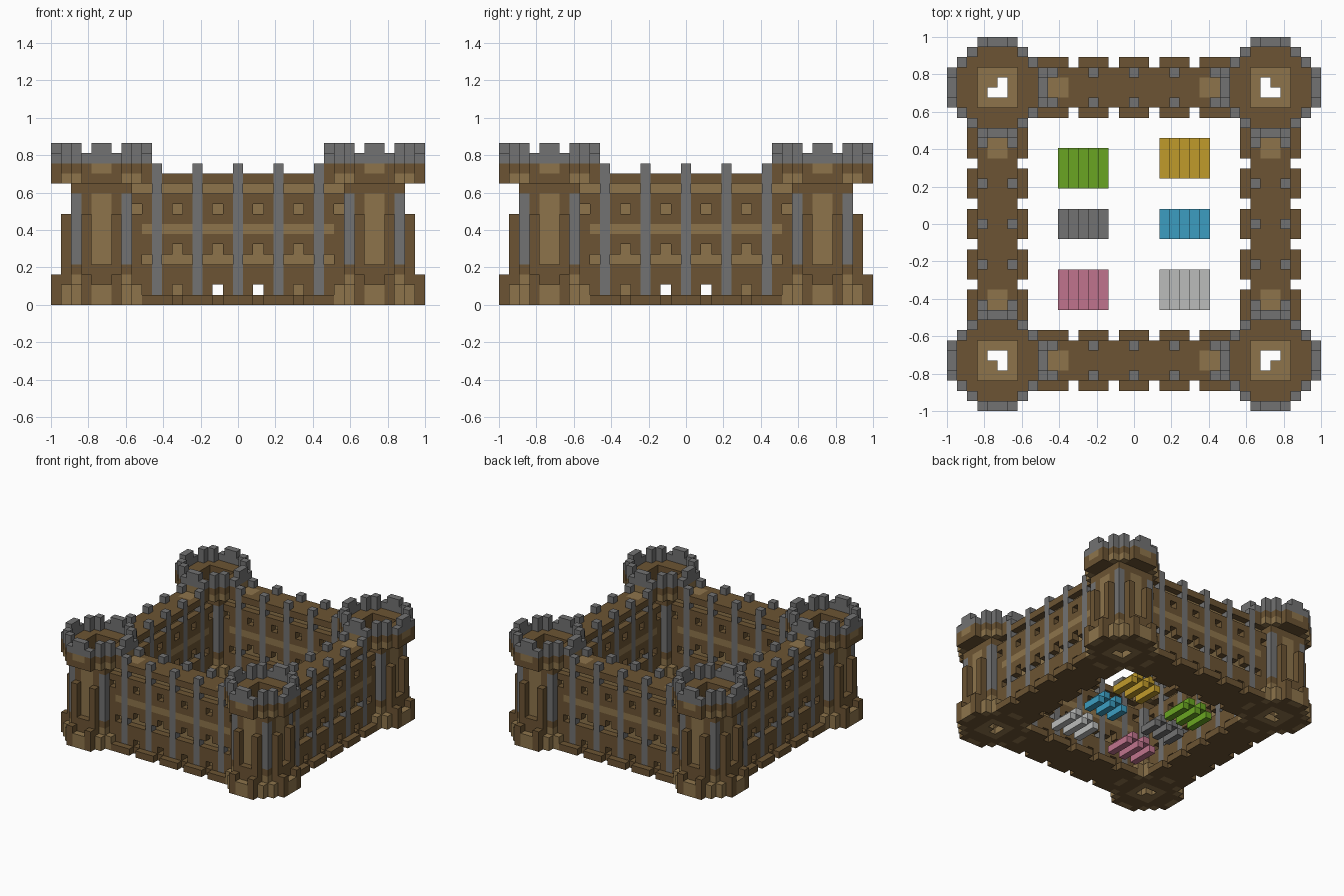
import bpy
import bmesh
import math
from mathutils import Vector

cube = bpy.data.objects.get("Cube")
if cube:
    bpy.data.objects.remove(cube, do_unlink=True)

GRID = 37            # blocks along the longest side
U = 2 / GRID         # size of one block


def material(name, r, g, b):
    lin = [((c / 255 + 0.055) / 1.055) ** 2.4 for c in (r, g, b)] + [1]
    m = bpy.data.materials.new(name)
    m.use_nodes = True
    m.diffuse_color = lin
    node = m.node_tree.nodes["Principled BSDF"]
    node.inputs["Base Color"].default_value = lin
    node.inputs["Roughness"].default_value = 0.9
    return m


MATS = {
    "dark": material("dark wood", 108, 84, 51),
    "light": material("light wood", 141, 116, 75),
    "stone": material("grey stone", 114, 114, 114),
    "green": material("green cloth", 106, 165, 34),
    "gold": material("gold cloth", 192, 155, 43),
    "blue": material("blue cloth", 60, 157, 193),
    "pink": material("pink cloth", 192, 116, 141),
    "white": material("pale cloth", 187, 188, 187),
}


def block_mesh(name, cells):
    """Turn a dict of block -> colour into a mesh of its exposed faces."""
    names = sorted(set(cells.values()))
    mesh = bpy.data.meshes.new(name)
    for n in names:
        mesh.materials.append(MATS[n])
    bm = bmesh.new()
    verts = {}

    def vert(p):
        key = tuple(round(c) for c in p)
        if key not in verts:
            x, y, z = key
            verts[key] = bm.verts.new((x * U - 1, y * U - 1, z * U))
        return verts[key]

    for cell, colour in cells.items():
        for axis in range(3):
            for side in (0, 1):
                step = [0, 0, 0]
                step[axis] = 2 * side - 1
                if tuple(c + s for c, s in zip(cell, step)) in cells:
                    continue
                base, u, v = Vector(cell), Vector((0, 0, 0)), Vector((0, 0, 0))
                base[axis] += side
                u[(axis + 1) % 3] = 1
                v[(axis + 2) % 3] = 1
                corners = [base, base + u, base + u + v, base + v]
                if not side:
                    corners.reverse()
                face = bm.faces.new([vert(p) for p in corners])
                face.material_index = names.index(colour)
    bm.to_mesh(mesh)
    bm.free()
    return mesh


def place(name, mesh, turns=0):
    ob = bpy.data.objects.new(name, mesh)
    ob.rotation_euler.z = turns * math.pi / 2
    bpy.context.collection.objects.link(ob)


def tower_block(x, y, z):
    """Colour of a tower block, or None where it is empty."""
    a, b = min(x, 9 - x), min(y, 9 - y)
    lo, hi = min(a, b), max(a, b)
    if lo >= 3:                                   # open shaft with a floor
        solid = z == 0 and (lo < 4 or (x, y) == (4, 4))
        return "light" if solid else None
    if a + b < 3:
        return None
    diagonal = a + b == 3 and lo == 1
    if z < 3:                                     # stepped base
        if diagonal or (lo == 0 and hi == 4):
            return "light" if z < 2 else None
        return "light" if (lo, hi, z) == (2, 2, 2) else "dark"
    if z < 12:                                    # ribbed shaft
        if lo == 0 or diagonal:
            return None
        if lo == 1:
            return "dark" if z == 3 or (z < 9 and hi == 3) else None
        if 4 <= z < 11:
            return {2: "stone", 4: "light"}.get(hi, "dark")
        return "dark"
    if z < 14:                                    # flared crown
        if diagonal:
            return "light" if z == 12 else "dark"
        if lo == 0 and hi == 4:
            return "light" if z == 13 else "dark"
        return "dark"
    if z == 14:                                   # parapet
        return "stone" if lo == 0 or diagonal else None
    return "stone" if diagonal or (lo == 0 and hi == 4) else None


def wall_block(x, y, z):
    """Colour of a wall block, or None where it is empty."""
    bay = (x - 10) % 4
    depth = min(y, 9 - y) - 2
    if depth == 0:                                # feet
        return "dark" if z == 0 and bay != 2 and 9 <= x <= 27 else None
    if depth == 1:                                # posts and beams
        if bay == 0 and 10 <= x <= 26 and z >= 1:
            return "stone"
        if z == 7:
            return "light"
        if z in (0, 2, 3, 6, 8, 10, 12):
            return "dark"
        return "dark" if z in (1, 5, 9) and bay % 2 else None
    if z > 12 or (z == 1 and x in (16, 20)):      # drain holes
        return None
    if z == 12:
        return "light" if x in (10, 11, 25, 26) else "dark"
    if z in (4, 5, 7, 9, 11) or (z == 1 and bay == 2):
        return "light"
    return "dark"


def collect(rule, xs, ys, zs):
    cells = {(x, y, z): rule(x, y, z) for x in xs for y in ys for z in zs}
    return {c: k for c, k in cells.items() if k}


# Four corner towers and four walls
tower = collect(tower_block, range(10), range(10), range(16))
wall = collect(wall_block, range(8, 29), range(2, 8), range(14))
wall = {(x, y, z): k for (x, y, z), k in wall.items()
        if (x, y, z) not in tower and (GRID - 1 - x, y, z) not in tower}
tower_mesh = block_mesh("corner_tower", tower)
wall_mesh = block_mesh("wall", wall)
for turn, (corner, side) in enumerate(zip(
        ("front_right", "front_left", "back_left", "back_right"),
        ("front", "left", "back", "right"))):
    place(corner + "_tower", tower_mesh, turn)
    place(side + "_wall", wall_mesh, turn)

# Corrugated cloth mats in the courtyard: colour, first x, first y, length
for colour, x0, y0, length in (
        ("green", 11, 22, 4), ("gold", 21, 23, 4), ("stone", 11, 17, 3),
        ("blue", 21, 17, 3), ("pink", 11, 10, 4), ("white", 21, 10, 4)):
    cells = {(x0 + i, y0 + j, i % 2): colour
             for i in range(5) for j in range(length)}
    place(colour + "_mat", block_mesh(colour + "_mat", cells))
